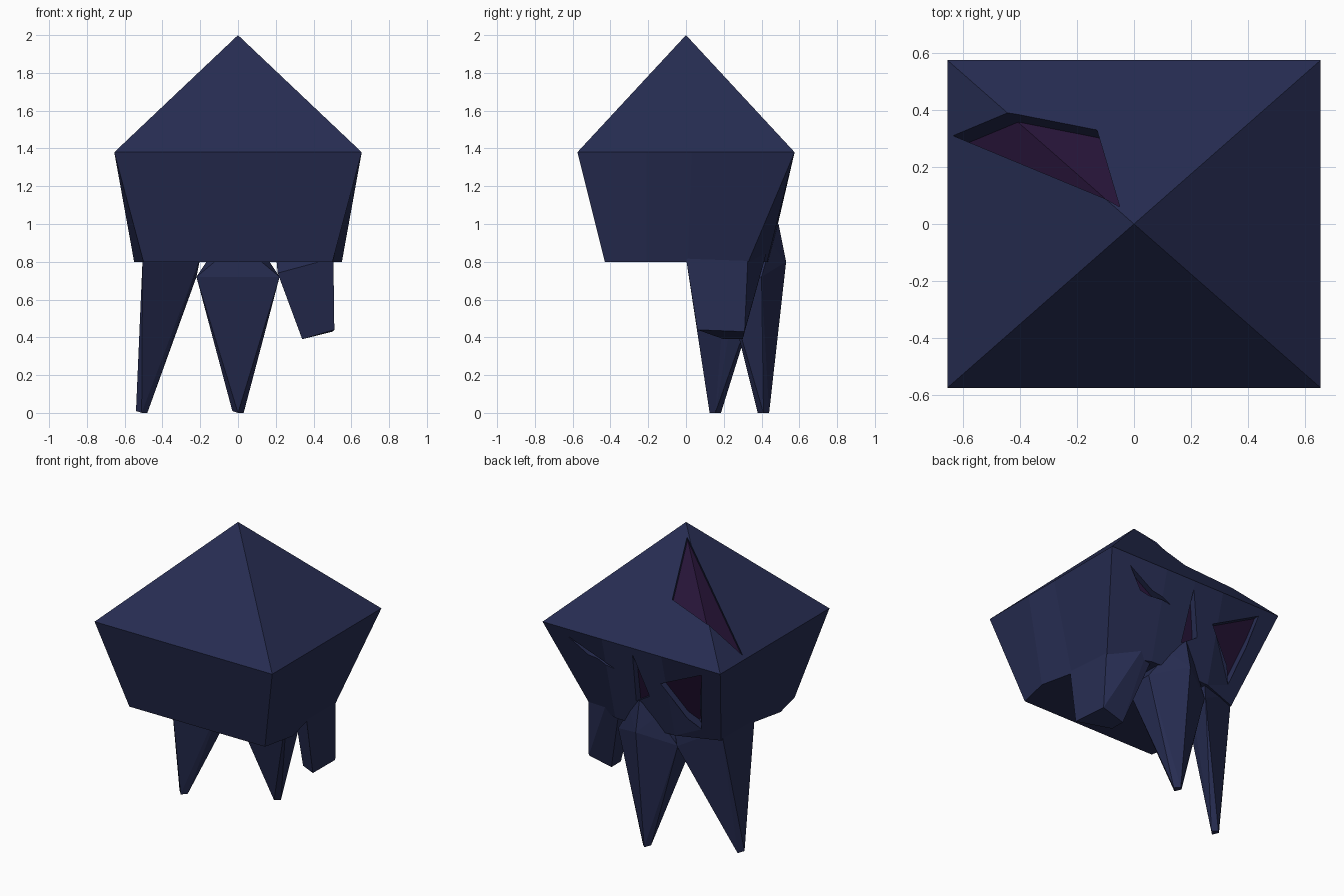
import bpy, bmesh
from mathutils import Vector

if "Cube" in bpy.data.objects:
    bpy.data.objects.remove(bpy.data.objects["Cube"])

def material(name, rgb):
    m = bpy.data.materials.new(name)
    m.diffuse_color = (*rgb, 1)
    m.use_nodes = True
    m.node_tree.nodes["Principled BSDF"].inputs["Base Color"].default_value = m.diffuse_color
    return m

NAVY = material("navy_cloth", (0.02, 0.026, 0.085))
PURPLE = material("purple_lining", (0.02, 0.007, 0.04))

def finish(name, bm, mat):
    bmesh.ops.recalc_face_normals(bm, faces=bm.faces[:])
    me = bpy.data.meshes.new(name)
    bm.to_mesh(me)
    bm.free()
    ob = bpy.data.objects.new(name, me)
    bpy.context.collection.objects.link(ob)
    if mat:
        me.materials.append(mat)
    return ob

def hull(name, points, mat=NAVY):
    bm = bmesh.new()
    for p in points:
        bm.verts.new(p)
    res = bmesh.ops.convex_hull(bm, input=bm.verts[:])
    junk = {v for v in res["geom_interior"] + res["geom_unused"]
            if isinstance(v, bmesh.types.BMVert)}
    bmesh.ops.delete(bm, geom=list(junk), context='VERTS')
    bmesh.ops.dissolve_limit(bm, angle_limit=0.01, verts=bm.verts[:], edges=bm.edges[:])
    return finish(name, bm, mat)

# right half of the eave and hem outlines, front to back
EAVE = [(.655, -.575), (.655, -.21), (.655, .03), (.655, .575), (.22, .575)]
HEM = [(.5, -.43), (.55, -.21), (.5, .01), (.49, .33), (.22, .43)]

def ring(half, mid_y):
    return half + [(0, mid_y)] + [(-x, y) for x, y in reversed(half)]

def cloak(name, mat, apex_z, eave_z, hem_z, s_eave, s_hem):
    bm = bmesh.new()
    top = [bm.verts.new((x * s_eave, y * s_eave, eave_z)) for x, y in ring(EAVE, .575)]
    low = [bm.verts.new((x * s_hem, y * s_hem, hem_z)) for x, y in ring(HEM, .44)]
    apex = bm.verts.new((0, 0, apex_z))
    n = len(top)
    for i in range(n):
        j = (i + 1) % n
        bm.faces.new((top[i], top[j], apex))
        bm.faces.new((low[i], low[j], top[j], top[i]))
    bm.faces.new(low)
    return finish(name, bm, mat)

# hooded body and the lining just under it
body = cloak("hooded_cloak", NAVY, 2.0, 1.38, .8, 1, 1)
cloak("inner_lining", PURPLE, 1.93, 1.36, .83, .925, .9)

# rips: one across the back left hip of the hood, three in the back wall
def hood_z(x, y):
    return 2 - .62 * max(abs(x) / .655, abs(y) / .575)

n = Vector((-.35, .6, .72)).normalized()
rip = [Vector((x, y, hood_z(x, y))) for x, y in
       [(-.05, .06), (-.635, .31), (-.41, .385), (-.13, .33)]]
cutters = [hull("hood_rip_cutter", [p + n * d for p in rip for d in (.12, -.13)], None)]
for tri in ([(-.51, 1.33), (-.18, 1.17), (-.40, .88)],
            [(.49, 1.32), (.37, 1.21), (.155, 1.18)],
            [(0, 1.33), (-.08, 1.05), (.03, .98)]):
    cutters.append(hull("wall_rip_cutter", [(x, y, z) for x, z in tri for y in (.38, .75)], None))
for c in cutters:
    mod = body.modifiers.new("rip", 'BOOLEAN')
    mod.operation, mod.solver, mod.object = 'DIFFERENCE', 'EXACT', c
    bpy.context.view_layer.objects.active = body
    bpy.ops.object.modifier_apply(modifier=mod.name)
    bpy.data.objects.remove(c)

def tip(x, y, r=.03):
    return [(x - r, y, .01), (x + r, y, .0), (x, y - r, 0), (x, y + r, 0)]

# back centre tatter
pts = [(0, .53, .8), (0, .49, 1.0)]
for s in (-1, 1):
    pts += [(s * .22, .2, .72), (s * .22, .4, .72), (s * .1, .2, .82), (s * .1, .45, .9)]
hull("centre_tatter", pts + tip(0, .41))

# long left tatter
hull("left_tatter", [(-.505, .0, .82), (-.22, .28, .72), (-.22, .41, .72), (-.2, .42, .88),
                     (-.49, .33, .87), (-.2, .22, .82)] + tip(-.51, .155))

# torn short right tatter
hull("right_tatter", [(.505, .0, .82), (.51, .06, .44), (.5, .31, .43), (.34, .3, .39),
                      (.34, .2, .39), (.21, .28, .74), (.2, .42, .85), (.24, .46, .97),
                      (.49, .33, .87)])
